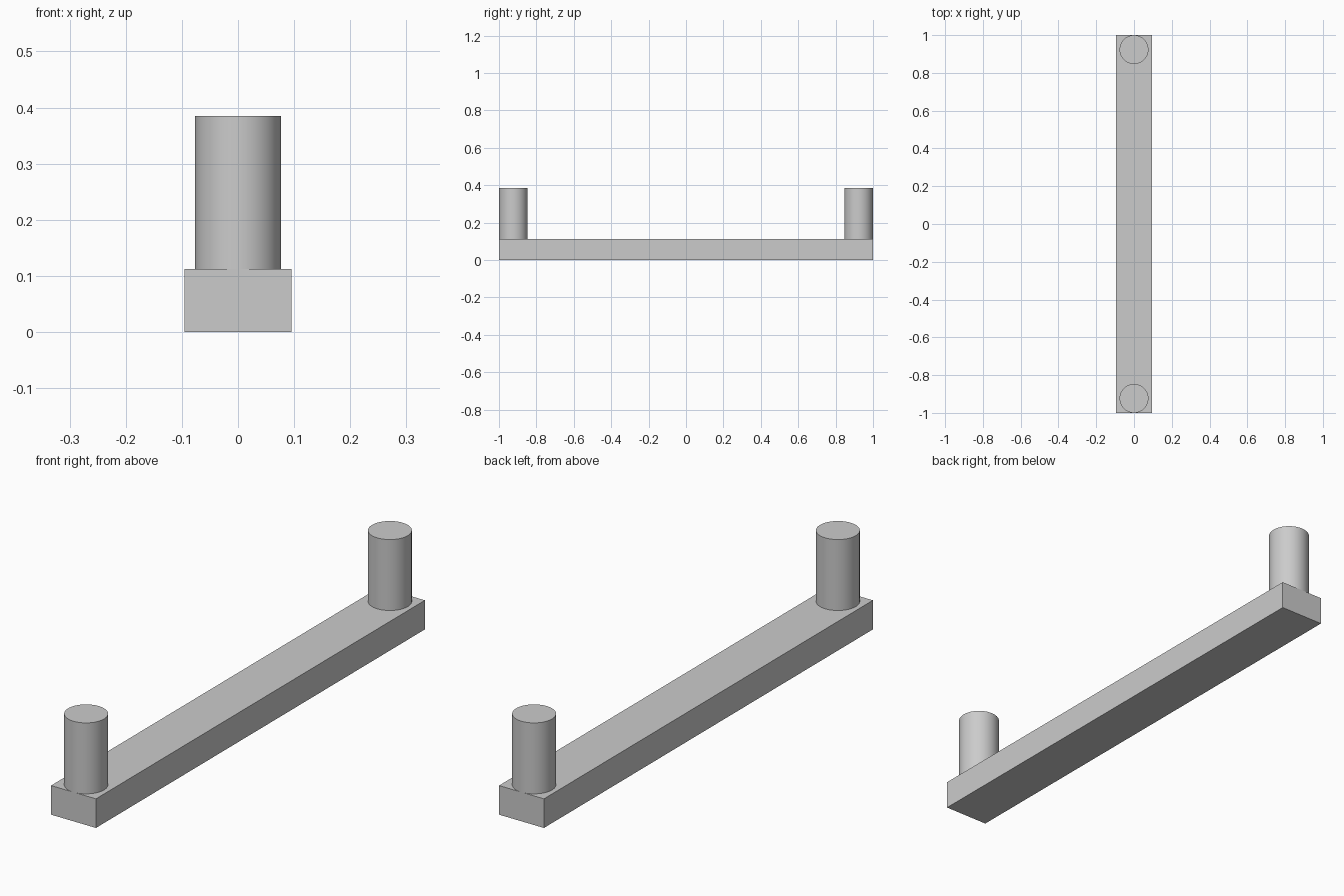
import bpy
import math

cube = bpy.data.objects.get("Cube")
if cube:
    bpy.data.objects.remove(cube, do_unlink=True)

BAR_WIDTH, BAR_HEIGHT = 0.191, 0.112
POST_RADIUS, TOP = 0.0765, 0.385

# Single plain grey finish
grey = bpy.data.materials.new("light_grey")
grey.use_nodes = True
colour = (0.6, 0.6, 0.6, 1)
grey.diffuse_color = colour
grey.node_tree.nodes["Principled BSDF"].inputs["Base Color"].default_value = colour

# Long rectangular grip bar
bpy.ops.mesh.primitive_cube_add(size=1, location=(0, 0, BAR_HEIGHT / 2))
bar = bpy.context.object
bar.name = "handle_bar"
bar.scale = (BAR_WIDTH, 2, BAR_HEIGHT)
bpy.ops.object.transform_apply(location=False, rotation=False, scale=True)
bar.data.materials.append(grey)

# Round mounting posts, flush with the bar ends
for name, side in (("front_post", -1), ("back_post", 1)):
    bpy.ops.mesh.primitive_cylinder_add(
        vertices=64, radius=POST_RADIUS, depth=TOP - BAR_HEIGHT,
        location=(0, side * (1 - POST_RADIUS), (TOP + BAR_HEIGHT) / 2))
    post = bpy.context.object
    post.name = name
    post.data.materials.append(grey)
    bpy.ops.object.shade_smooth_by_angle(angle=math.radians(30))
